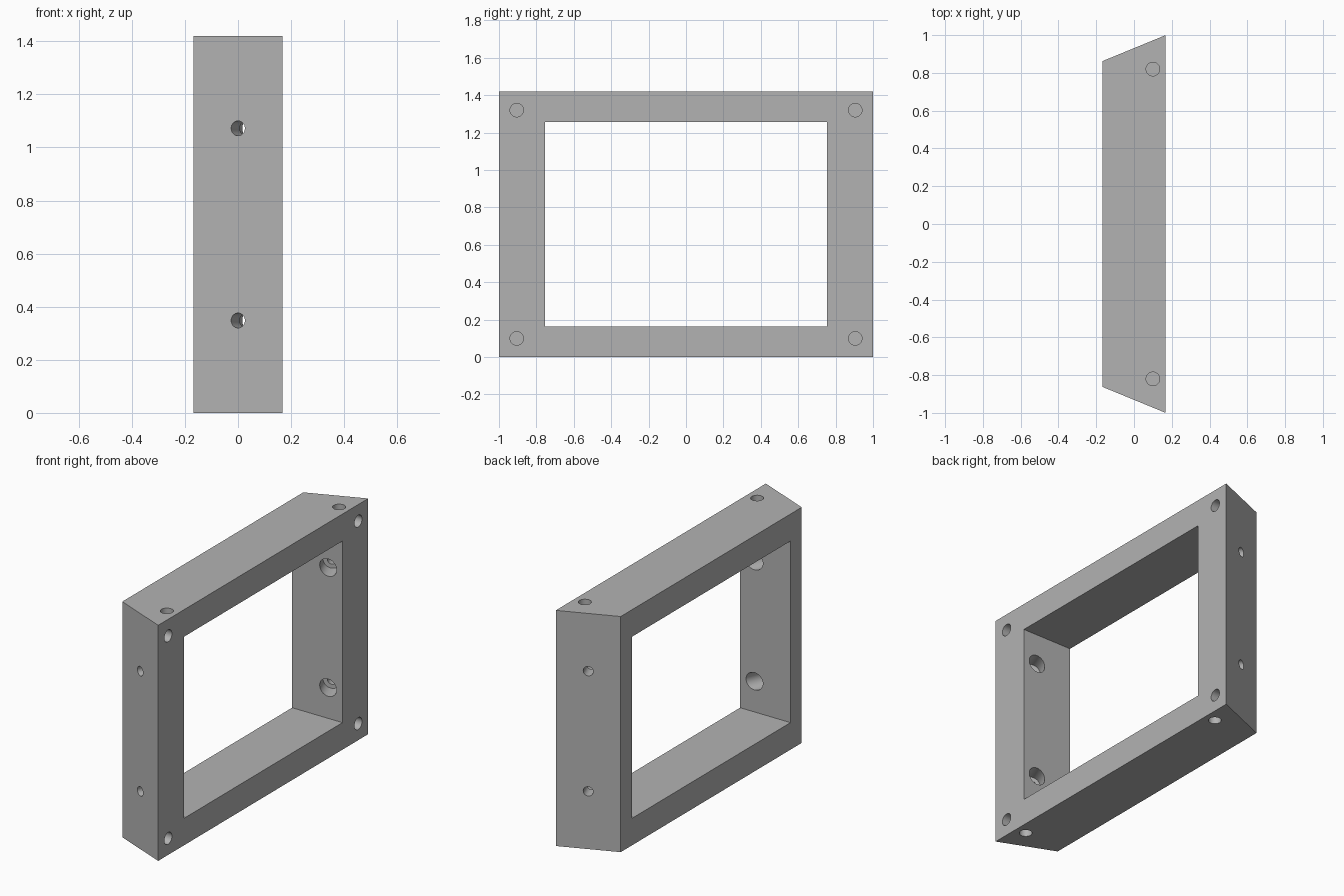
import bpy, bmesh
from mathutils import Vector, Matrix

if "Cube" in bpy.data.objects:
    bpy.data.objects.remove(bpy.data.objects["Cube"], do_unlink=True)

HEIGHT = 1.42
X_NARROW, X_WIDE = -0.168, 0.168      # thickness range
Y_NARROW, Y_WIDE = 0.862, 1.0         # half lengths on the two broad faces
OPEN_Y, RAIL = 0.755, 0.163           # opening half length, rail thickness

gray = bpy.data.materials.new("plain gray")
gray.use_nodes = True
color = (0.45, 0.45, 0.45, 1)
gray.diffuse_color = color
gray.node_tree.nodes["Principled BSDF"].inputs["Base Color"].default_value = color


def make_object(name, bm):
    bmesh.ops.recalc_face_normals(bm, faces=bm.faces)
    mesh = bpy.data.meshes.new(name)
    bm.to_mesh(mesh)
    bm.free()
    mesh.materials.append(gray)
    obj = bpy.data.objects.new(name, mesh)
    bpy.context.collection.objects.link(obj)
    return obj


def drill(bm, start, end, radius):
    """Add a cylinder running from start to end."""
    start, end = Vector(start), Vector(end)
    axis = end - start
    turn = axis.to_track_quat('Z', 'Y').to_matrix().to_4x4()
    bmesh.ops.create_cone(bm, cap_ends=True, segments=40, radius1=radius,
                          radius2=radius, depth=axis.length,
                          matrix=Matrix.Translation((start + end) / 2) @ turn)


# Solid block with slanted ends
bm = bmesh.new()
outline = [(X_NARROW, -Y_NARROW), (X_WIDE, -Y_WIDE), (X_WIDE, Y_WIDE), (X_NARROW, Y_NARROW)]
base = bm.faces.new([bm.verts.new((x, y, 0)) for x, y in outline])
top = bmesh.ops.extrude_face_region(bm, geom=[base])["geom"]
bmesh.ops.translate(bm, vec=(0, 0, HEIGHT),
                    verts=[v for v in top if isinstance(v, bmesh.types.BMVert)])
frame = make_object("frame", bm)

# Rectangular opening
bm = bmesh.new()
bmesh.ops.create_cube(bm, size=1, matrix=Matrix.Translation((0, 0, HEIGHT / 2))
                      @ Matrix.Diagonal((1, 2 * OPEN_Y, HEIGHT - 2 * RAIL, 1)))
cutters = [make_object("opening_cutter", bm)]

# Blind corner holes, and screw holes square to the slanted ends
holes, counterbores = bmesh.new(), bmesh.new()
y_mid = (Y_NARROW + Y_WIDE) / 2
for side in (-1, 1):
    inward = Vector((Y_WIDE - Y_NARROW, -side * (X_WIDE - X_NARROW), 0)).normalized()
    for up in (-1, 1):
        def level(offset):
            return HEIGHT / 2 + up * offset

        # wide broad face
        drill(holes, (X_WIDE + 0.05, side * 0.905, level(0.61)),
              (X_WIDE - 0.1, side * 0.905, level(0.61)), 0.036)
        # top and bottom faces
        drill(holes, (0.1, side * 0.82, level(HEIGHT / 2 + 0.05)),
              (0.1, side * 0.82, level(HEIGHT / 2 - 0.1)), 0.036)
        # stepped screw holes through the end posts
        mouth = Vector((0, side * y_mid, level(0.362)))
        drill(holes, mouth - inward * 0.05, mouth + inward * 0.14, 0.028)
        drill(counterbores, mouth + inward * 0.085, mouth + inward * 0.3, 0.052)
cutters += [make_object("hole_cutter", holes),
            make_object("counterbore_cutter", counterbores)]

# Cut the frame, then drop the cutters
bpy.ops.object.select_all(action='DESELECT')
bpy.context.view_layer.objects.active = frame
frame.select_set(True)
for cutter in cutters:
    cutter.hide_render = True
    mod = frame.modifiers.new(cutter.name, 'BOOLEAN')
    mod.operation = 'DIFFERENCE'
    mod.solver = 'EXACT'
    mod.object = cutter
    bpy.ops.object.modifier_apply(modifier=mod.name)
    bpy.data.objects.remove(cutter, do_unlink=True)
bpy.ops.object.shade_smooth_by_angle()
